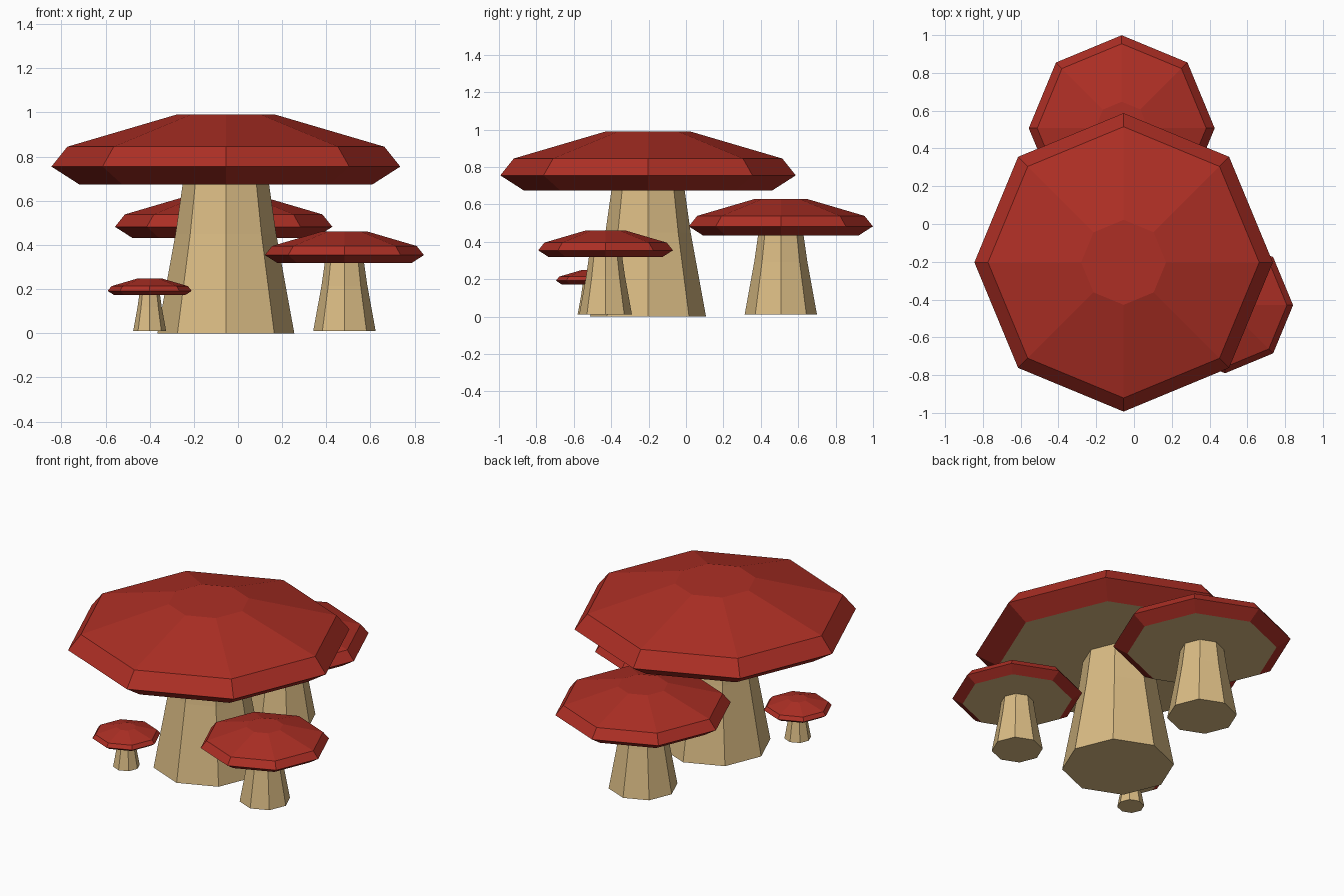
import bpy
import bmesh
from math import cos, sin, tau

cube = bpy.data.objects.get("Cube")
if cube:
    bpy.data.objects.remove(cube, do_unlink=True)


def flat_material(name, colour):
    mat = bpy.data.materials.new(name)
    mat.use_nodes = True
    mat.diffuse_color = colour
    bsdf = mat.node_tree.nodes["Principled BSDF"]
    bsdf.inputs["Base Color"].default_value = colour
    bsdf.inputs["Roughness"].default_value = 0.9
    return mat


RED = flat_material("cap red", (0.42, 0.028, 0.018, 1))
CREAM = flat_material("stem cream", (0.70, 0.50, 0.23, 1))

SIDES = 8
# Profiles are (radius, height) for the largest mushroom
STEM = [(0.31, 0), (0.228, 0.45), (0.195, 0.68)]
CAP = [(0.665, 0.675), (0.79, 0.755), (0.718, 0.845), (0.225, 0.99)]


def lathe(name, profile, place, scale, materials):
    """Closed eight-sided solid turned from a profile."""
    bm = bmesh.new()
    rings = [[bm.verts.new((r * cos(tau * i / SIDES), r * sin(tau * i / SIDES), z))
              for i in range(SIDES)] for r, z in profile]
    for low, high in zip(rings, rings[1:]):
        for i in range(SIDES):
            j = (i + 1) % SIDES
            bm.faces.new((low[i], low[j], high[j], high[i]))
    bm.faces.new(rings[0][::-1])
    bm.faces.new(rings[-1])
    bm.normal_update()
    # The flat underside takes the last material
    for face in bm.faces:
        if face.normal.z < -0.99:
            face.material_index = len(materials) - 1
    mesh = bpy.data.meshes.new(name)
    bm.to_mesh(mesh)
    bm.free()
    for mat in materials:
        mesh.materials.append(mat)
    obj = bpy.data.objects.new(name, mesh)
    obj.location = place
    obj.scale = (scale,) * 3
    bpy.context.collection.objects.link(obj)


# Each mushroom: name, base position, scale
MUSHROOMS = [
    ("large", (-0.055, -0.203, 0), 1),
    ("back", (-0.065, 0.507, 0.012), 0.623),
    ("left", (0.482, -0.43, 0.01), 0.456),
    ("small", (-0.40, -0.505, 0.01), 0.241),
]
for label, place, scale in MUSHROOMS:
    lathe(label + "_mushroom_stem", STEM, place, scale, [CREAM])
    lathe(label + "_mushroom_cap", CAP, place, scale, [RED, CREAM])
